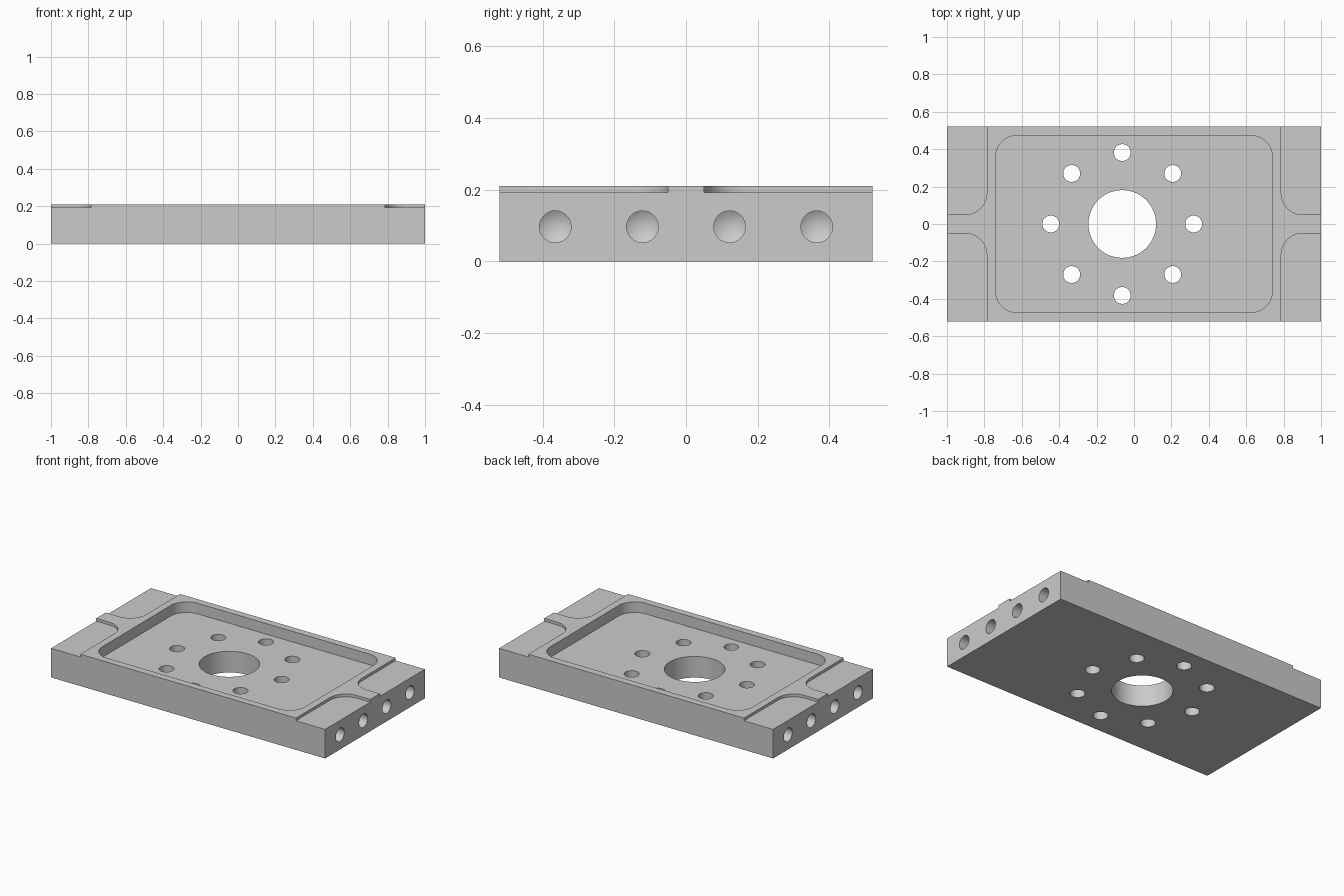
import bpy
import bmesh
from math import sin, cos, pi, radians
from mathutils import Vector

cube = bpy.data.objects.get("Cube")
if cube:
    bpy.data.objects.remove(cube, do_unlink=True)

LENGTH, WIDTH, HEIGHT = 2.0, 1.04, 0.21
POCKET_FLOOR, STEP_Z = 0.14, 0.192
BORE_X = -0.063
SIDES = 64

metal = bpy.data.materials.new("machined grey")
metal.use_nodes = True
grey = (0.6, 0.6, 0.6, 1)
metal.diffuse_color = grey
metal.node_tree.nodes["Principled BSDF"].inputs["Base Color"].default_value = grey


def rounded_rect(x0, x1, y0, y1, r, steps=16):
    """Outline of a rectangle, with rounded corners if r is above zero."""
    if r == 0:
        return [(x0, y0), (x1, y0), (x1, y1), (x0, y1)]
    centres = [(x1 - r, y1 - r), (x0 + r, y1 - r), (x0 + r, y0 + r), (x1 - r, y0 + r)]
    points = []
    for quarter, (cx, cy) in enumerate(centres):
        for i in range(steps + 1):
            a = (quarter + i / steps) * pi / 2
            points.append((cx + r * cos(a), cy + r * sin(a)))
    return points


def circle(cx, cy, r):
    return [(cx + r * cos(2 * pi * i / SIDES), cy + r * sin(2 * pi * i / SIDES))
            for i in range(SIDES)]


def add_prism(bm, outline, z0, z1):
    face = bm.faces.new([bm.verts.new((x, y, z0)) for x, y in outline])
    new = bmesh.ops.extrude_face_region(bm, geom=[face])["geom"]
    top = [v for v in new if isinstance(v, bmesh.types.BMVert)]
    bmesh.ops.translate(bm, verts=top, vec=(0, 0, z1 - z0))


def add_drill(bm, side, y, z, r, depth):
    """Blind hole with a pointed bottom, drilled in from one end."""
    start, end = side * 1.05, side * (1 - depth)
    rings = [[bm.verts.new((x, y + r * cos(2 * pi * i / SIDES), z + r * sin(2 * pi * i / SIDES)))
              for i in range(SIDES)] for x in (start, end)]
    tip = bm.verts.new(Vector((end - side * 0.6 * r, y, z)))
    bm.faces.new(rings[0])
    for i in range(SIDES):
        j = (i + 1) % SIDES
        bm.faces.new((rings[0][i], rings[0][j], rings[1][j], rings[1][i]))
        bm.faces.new((rings[1][i], rings[1][j], tip))


def finish(bm, name):
    bmesh.ops.recalc_face_normals(bm, faces=bm.faces)
    mesh = bpy.data.meshes.new(name)
    bm.to_mesh(mesh)
    bm.free()
    mesh.materials.append(metal)
    obj = bpy.data.objects.new(name, mesh)
    bpy.context.collection.objects.link(obj)
    return obj


def cut(target, bm, name):
    cutter = finish(bm, name)
    cutter.hide_render = True
    mod = target.modifiers.new(name, 'BOOLEAN')
    mod.operation = 'DIFFERENCE'
    mod.solver = 'EXACT'
    mod.object = cutter
    bpy.ops.object.select_all(action='DESELECT')
    bpy.context.view_layer.objects.active = target
    target.select_set(True)
    bpy.ops.object.modifier_apply(modifier=name)
    bpy.data.objects.remove(cutter, do_unlink=True)


# Solid plate
bm = bmesh.new()
add_prism(bm, rounded_rect(-LENGTH / 2, LENGTH / 2, -WIDTH / 2, WIDTH / 2, 0), 0, HEIGHT)
plate = finish(bm, "mounting_plate")

# Shallow rounded pocket
bm = bmesh.new()
add_prism(bm, rounded_rect(-0.74, 0.74, -0.473, 0.473, 0.115), POCKET_FLOOR, 0.3)
cut(plate, bm, "pocket")

# Lowered corner pads, leaving a flared tab at the middle of each end
bm = bmesh.new()
for sx in (-1, 1):
    for sy in (-1, 1):
        xs = sorted((sx * 0.787, sx * 1.3))
        ys = sorted((sy * 0.05, sy * 0.8))
        add_prism(bm, rounded_rect(*xs, *ys, 0.115), STEP_Z, 0.3)
cut(plate, bm, "corner_steps")

# Central bore and ring of bolt holes
bm = bmesh.new()
add_prism(bm, circle(BORE_X, 0, 0.181), -0.1, 0.3)
for i in range(8):
    a = i * pi / 4
    add_prism(bm, circle(BORE_X + 0.382 * cos(a), 0.382 * sin(a), 0.045), -0.1, 0.3)
cut(plate, bm, "through_holes")

# Blind drilled holes in both ends
bm = bmesh.new()
for side in (-1, 1):
    for k in (-1.5, -0.5, 0.5, 1.5):
        add_drill(bm, side, k * 0.243, 0.097, 0.044, 0.19)
cut(plate, bm, "end_holes")

plate.select_set(True)
bpy.context.view_layer.objects.active = plate
bpy.ops.object.shade_smooth_by_angle(angle=radians(25))
